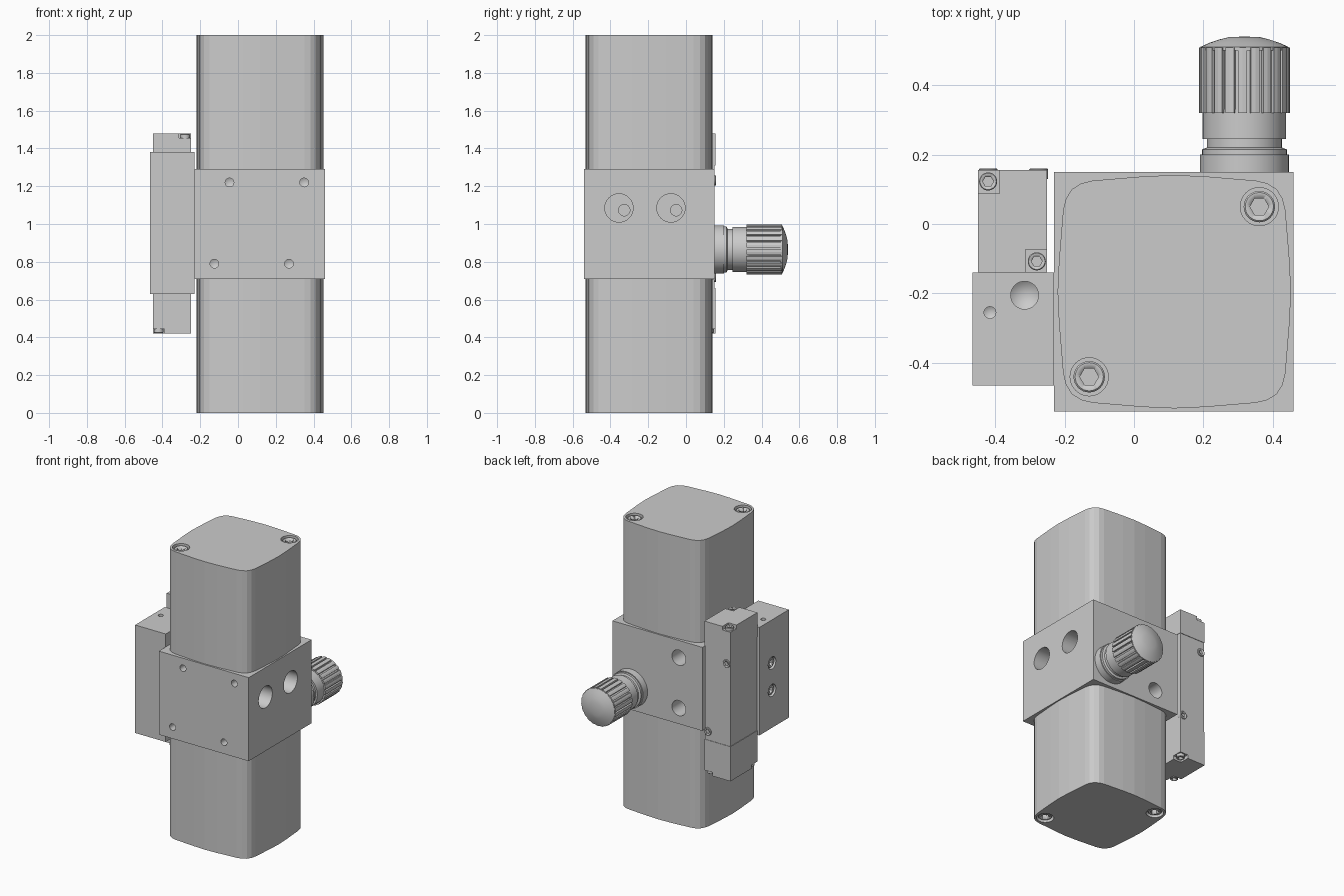
import bpy, bmesh, math
from mathutils import Vector, Matrix

if "Cube" in bpy.data.objects:
    bpy.data.objects.remove(bpy.data.objects["Cube"])

X, Y, Z = Vector((1, 0, 0)), Vector((0, 1, 0)), Vector((0, 0, 1))


def finish(name, bm, pos=(0, 0, 0), d=Z, smooth=True):
    bmesh.ops.recalc_face_normals(bm, faces=bm.faces)
    bm.transform(Matrix.Translation(Vector(pos)) @ Z.rotation_difference(d).to_matrix().to_4x4())
    me = bpy.data.meshes.new(name)
    bm.to_mesh(me)
    bm.free()
    ob = bpy.data.objects.new(name, me)
    bpy.context.collection.objects.link(ob)
    if smooth:
        shade(ob)
    return ob


def shade(ob):
    bpy.ops.object.select_all(action='DESELECT')
    ob.select_set(True)
    bpy.context.view_layer.objects.active = ob
    bpy.ops.object.shade_smooth_by_angle(angle=math.radians(30))


def box(name, lo, hi):
    bm = bmesh.new()
    bmesh.ops.create_cube(bm, size=1)
    for v in bm.verts:
        v.co = [(a + b) / 2 + c * (b - a) for a, b, c in zip(lo, hi, v.co)]
    return finish(name, bm, smooth=False)


def prism(name, pts, h0, h1, pos=(0, 0, 0), d=Z):
    bm = bmesh.new()
    lo = [bm.verts.new((x, y, h0)) for x, y in pts]
    hi = [bm.verts.new((x, y, h1)) for x, y in pts]
    bm.faces.new(lo[::-1])
    bm.faces.new(hi)
    n = len(pts)
    for i in range(n):
        j = (i + 1) % n
        bm.faces.new((lo[i], lo[j], hi[j], hi[i]))
    return finish(name, bm, pos, d, smooth=False)


def lathe(name, prof, pos, d=Z, seg=32):
    """Revolve (radius, height) points, axis ends given with radius 0."""
    bm = bmesh.new()
    rings = []
    for r, h in prof:
        count = 1 if r == 0 else seg
        rings.append([bm.verts.new((r * math.cos(2 * math.pi * i / seg), r * math.sin(2 * math.pi * i / seg), h))
                      for i in range(count)])
    for a, b in zip(rings, rings[1:]):
        for i in range(seg):
            j = (i + 1) % seg
            if len(a) == 1:
                bm.faces.new((a[0], b[i], b[j]))
            elif len(b) == 1:
                bm.faces.new((a[i], a[j], b[0]))
            else:
                bm.faces.new((a[i], a[j], b[j], b[i]))
    return finish(name, bm, pos, d)


def cut(part, cutter):
    m = part.modifiers.new('cut', 'BOOLEAN')
    m.operation, m.solver, m.object = 'DIFFERENCE', 'EXACT', cutter
    bpy.context.view_layer.objects.active = part
    bpy.ops.object.modifier_apply(modifier=m.name)
    bpy.data.objects.remove(cutter)


def drill(part, pos, d, r, depth, tip=0.0, seg=32):
    cut(part, lathe('cutter', [(0, -depth - tip), (r, -depth), (r, .01), (0, .01)], pos, d, seg))


def screw(name, pos, d, r, h):
    """Socket-head screw whose top sits at pos."""
    c = r * .1
    s = lathe(name, [(0, -h), (r, -h), (r, -c), (r - c, 0), (0, 0)], pos, d)
    drill(s, pos, d, r * .6, h * .6, seg=6)


def sunk_screw(part, name, pos, d, r):
    drill(part, pos, d, r, .06)
    screw(name, Vector(pos) - d * .008, d, r * .82, .056)


# Bulged square housings above and below the middle block
cx, cy = .116, -.195
quarter = [(.336, 0), (.332, .09), (.32, .235), (.312, .268), (.295, .295), (.268, .312), (.235, .32), (.09, .332)]
outline = []
for k in range(4):
    for x, y in quarter:
        for _ in range(k):
            x, y = -y, x
        outline.append((x, y))
upper = prism('upper_housing', outline, 1.29, 2, (cx, cy, 0))
lower = prism('lower_housing', outline, 0, .71, (cx, cy, 0))
for s in (1, -1):
    sunk_screw(upper, 'top_screw', (cx + s * .245, cy + s * .245, 2), Z, .055)
    sunk_screw(lower, 'bottom_screw', (cx + s * .245, cy - s * .245, 0), -Z, .055)

# Middle block with its ports and mounting holes
block = box('middle_block', (-.23, -.54, .71), (.46, .15, 1.29))
for y in (-.355, -.08):
    drill(block, (.46, y, 1.085), X, .075, .12)
    drill(block, (.35, y + .028, 1.073), X, .03, .08)
for x, z in ((-.045, 1.22), (.35, 1.22), (-.125, .79), (.27, .79)):
    drill(block, (x, -.54, z), -Y, .023, .08, .012, 20)
for z in (1.17, .82):
    drill(block, (-.05, .15, z), Y, .053, .12, .03)
shade(block)

# Connection plate on the left side
plate = box('connection_plate', (-.465, -.465, .63), (-.23, -.14, 1.38))
for z, d in ((1.38, Z), (.63, -Z)):
    drill(plate, (-.315, -.205, z), d, .04, .08, .03)
    drill(plate, (-.415, -.255, z), d, .017, .06, .01, 20)
for z in (1.08, .89):
    sunk_screw(plate, 'plate_screw', (-.465, -.28, z), -X, .042)
shade(plate)

# Slim valve: middle body and two end caps with notched screw corners
box('valve_body', (-.447, -.14, .66), (-.253, .152, 1.31))
for name, z0, z1, s in (('valve_top_cap', 1.31, 1.48, 1), ('valve_bottom_cap', .42, .66, -1)):
    cap = box(name, (-.45, -.14, z0), (-.25, .155, z1))
    end = z1 if s > 0 else z0
    for t in (1, -1):
        x, y = -.35 - s * t * .07, .0075 + t * .115
        cut(cap, box('cutter', (x - .032, y - .034, end - .025), (x + .032, y + .034, end + .025)))
        screw('valve_cap_screw', (x, y, end - s * .004), Z * s, .026, .03)
for x, z in ((-.42, 1.23), (-.275, .72)):
    screw('valve_side_screw', (x, .16, z), Y, .027, .03)

# Adjusting knob: turned neck, ribbed grip and domed cap
kp = (.318, 0, .865)
lathe('knob_neck', [(0, .15), (.128, .15), (.128, .2), (.122, .2), (.122, .215), (.108, .22), (.108, .245),
                    (.12, .245), (.12, .33), (0, .33)], kp, Y, 48)
ribs = 22
teeth = []
for i in range(ribs):
    for f, r in ((0, .131), (.35, .132), (.7, .131), (.72, .119), (.98, .119)):
        a = 2 * math.pi * (i + f) / ribs
        teeth.append((r * math.cos(a), r * math.sin(a)))
prism('knob_grip', teeth, .32, .508, kp, Y)
lathe('knob_cap', [(0, .5), (.127, .5), (.127, .51), (.1, .522), (.07, .532), (.045, .538), (0, .54)], kp, Y, 48)
